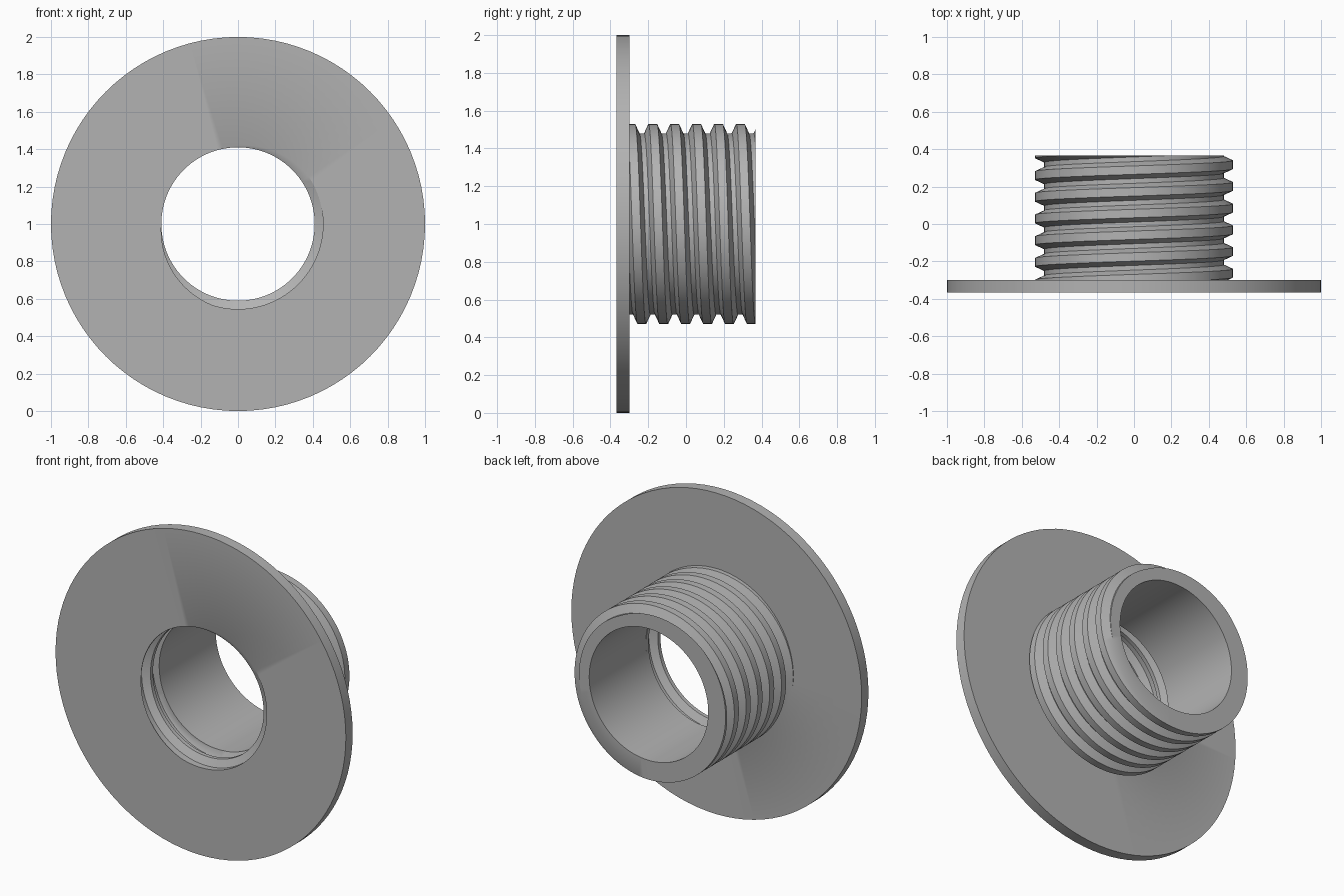
import bpy, bmesh
from math import cos, sin, tau, radians

if "Cube" in bpy.data.objects:
    bpy.data.objects.remove(bpy.data.objects["Cube"])

SEG = 96                                   # segments per turn
PITCH = 0.116
FRONT, SHOULDER, BACK = -0.367, -0.30, 0.367
INNER_END = -0.19                          # end of the threaded part of the bore
BORE, RIM = 0.41, 1.0
CREST, FLANK = 0.045, 0.023                # thread profile widths along the axis
PHASE = 0.317                              # crest position at angle zero

bm = bmesh.new()
shared = {}


def vert(i, r, y):
    """Point on a ring around the y axis, shared by every surface that meets there."""
    a = tau * (i % SEG) / SEG
    co = (r * cos(a), y, 1 + r * sin(a))
    key = tuple(round(c, 4) for c in co)
    if key not in shared:
        shared[key] = bm.verts.new(co)
    return shared[key]


def face(*verts):
    unique = list(dict.fromkeys(verts))
    if len(unique) > 2 and bm.faces.get(unique) is None:
        bm.faces.new(unique)


def thread_radius(i, y, low, high):
    """Trapezoid thread: high at the crest, low at the root."""
    d = (y - PHASE + PITCH * (i % SEG) / SEG) / PITCH
    d = abs(d - round(d)) * PITCH
    t = min(max((d - CREST / 2) / FLANK, 0), 1)
    return high + (low - high) * t


def thread(low, high, y0, y1):
    """Sweep one pitch of the profile along the helix, trimmed square at both ends."""
    half = CREST / 2
    steps = (-half, half, half + FLANK, PITCH - half - FLANK, PITCH - half)

    def point(i, turn, s):
        y = PHASE + turn * PITCH - PITCH * i / SEG + s
        y = min(max(y, y0), y1)
        return vert(i, thread_radius(i, y, low, high), y)

    for turn in range(-8, 4):
        for i in range(SEG):
            for a, b in zip(steps, steps[1:]):
                face(point(i, turn, a), point(i + 1, turn, a),
                     point(i + 1, turn, b), point(i, turn, b))


def band(start, end):
    """Join two rings, each given as a function of the segment returning radius and y."""
    for i in range(SEG):
        face(vert(i, *start(i)), vert(i + 1, *start(i + 1)),
             vert(i + 1, *end(i + 1)), vert(i, *end(i)))


def circle(r, y):
    return lambda i: (r, y)


def outer(y):
    return lambda i: (thread_radius(i, y, 0.48, 0.53), y)


def inner(y):
    return lambda i: (thread_radius(i, y, BORE, 0.455), y)


# flange: front face, rim, back face
band(inner(FRONT), circle(RIM, FRONT))
band(circle(RIM, FRONT), circle(RIM, SHOULDER))
band(circle(RIM, SHOULDER), outer(SHOULDER))

# barrel: outside thread and end face
thread(0.48, 0.53, SHOULDER, BACK)
band(outer(BACK), circle(BORE, BACK))

# bore: plain part, step, and short inside thread at the front
band(circle(BORE, BACK), circle(BORE, INNER_END))
band(circle(BORE, INNER_END), inner(INNER_END))
thread(BORE, 0.455, FRONT, INNER_END)

bmesh.ops.recalc_face_normals(bm, faces=bm.faces[:])
mesh = bpy.data.meshes.new("threaded_flange")
bm.to_mesh(mesh)
bm.free()
part = bpy.data.objects.new("threaded_flange", mesh)
bpy.context.collection.objects.link(part)

# plain grey material
grey = bpy.data.materials.new("grey")
grey.use_nodes = True
colour = (0.45, 0.45, 0.45, 1)
grey.diffuse_color = colour
grey.node_tree.nodes["Principled BSDF"].inputs["Base Color"].default_value = colour
mesh.materials.append(grey)

bpy.context.view_layer.objects.active = part
part.select_set(True)
bpy.ops.object.shade_smooth_by_angle(angle=radians(30))
